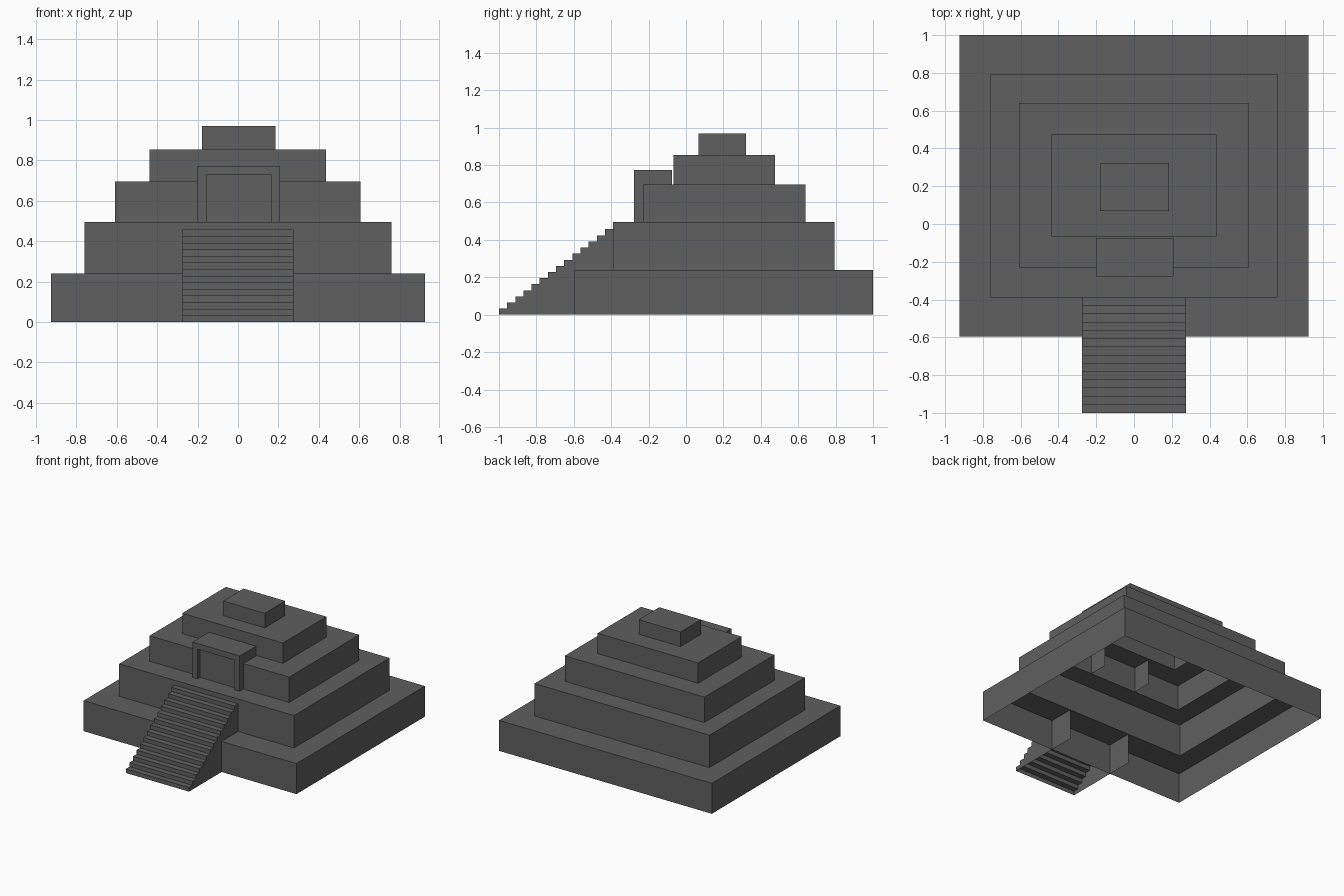
import bpy

cube = bpy.data.objects.get("Cube")
if cube:
    bpy.data.objects.remove(cube, do_unlink=True)

# Single stone colour
stone = bpy.data.materials.new("dark_stone")
stone.use_nodes = True
GREY = (0.115, 0.115, 0.115, 1)
stone.diffuse_color = GREY
bsdf = stone.node_tree.nodes["Principled BSDF"]
bsdf.inputs["Base Color"].default_value = GREY
bsdf.inputs["Roughness"].default_value = 0.9


def add_object(name, verts, faces):
    mesh = bpy.data.meshes.new(name)
    mesh.from_pydata(verts, [], faces)
    mesh.materials.append(stone)
    obj = bpy.data.objects.new(name, mesh)
    bpy.context.collection.objects.link(obj)
    return obj


def bridge(start, count, closed):
    """Quads joining two consecutive rows of points."""
    n = count if closed else count - 1
    return [(start + i, start + (i + 1) % count,
             start + count + (i + 1) % count, start + count + i) for i in range(n)]


def rectangle(x0, x1, y0, y1, z):
    return [(x0, y0, z), (x1, y0, z), (x1, y1, z), (x0, y1, z)]


# Stepped hollow tiers: x range, y range, top height
tiers = [
    ("base_tier", (-0.925, 0.925, -0.595, 1.0), 0.24),
    ("second_tier", (-0.76, 0.76, -0.39, 0.795), 0.495),
    ("third_tier", (-0.608, 0.606, -0.23, 0.64), 0.695),
    ("fourth_tier", (-0.438, 0.436, -0.066, 0.475), 0.855),
    ("top_block", (-0.178, 0.185, 0.068, 0.322), 0.97),
]
floor = 0.0
for i, (name, size, top) in enumerate(tiers):
    rows = rectangle(*size, floor) + rectangle(*size, top)
    faces = bridge(0, 4, True)
    if i + 1 < len(tiers):
        # ledge up to the wall of the next tier
        rows += rectangle(*tiers[i + 1][1], top)
        faces += bridge(4, 4, True)
    else:
        faces.append((4, 5, 6, 7))
    add_object(name, rows, faces)
    floor = top

# Staircase: treads and risers with closed sides, open underneath
STEPS, WIDTH = 14, 0.274
FRONT, BACK, HEIGHT = -1.0, -0.39, 0.457
run, rise = (BACK - FRONT) / STEPS, HEIGHT / STEPS
profile = [(FRONT, 0.0)]
for i in range(STEPS):
    profile += [(FRONT + i * run, (i + 1) * rise), (FRONT + (i + 1) * run, (i + 1) * rise)]
n = len(profile)
verts = [(x, y, z) for x in (-WIDTH, WIDTH) for y, z in profile]
faces = [tuple(reversed(f)) for f in bridge(0, n, False)]
for side in (0, 1):
    corner = len(verts)
    verts.append((WIDTH if side else -WIDTH, BACK, 0.0))
    ring = [side * n + i for i in range(n)] + [corner]
    faces.append(ring[::-1] if side else ring)
add_object("front_staircase", verts, faces)


# Entrance: portal block with a shallow recessed doorway
def arch(half, y, top, centre=0.004, bottom=0.495):
    return [(centre - half, y, bottom), (centre - half, y, top),
            (centre + half, y, top), (centre + half, y, bottom)]


portal = (arch(0.205, -0.075, 0.773) + arch(0.205, -0.277, 0.773)
          + arch(0.161, -0.277, 0.728) + arch(0.161, -0.247, 0.728))
faces = [f for start in (0, 4, 8) for f in bridge(start, 4, False)]
faces.append((12, 13, 14, 15))
add_object("entrance_portal", portal, faces)
